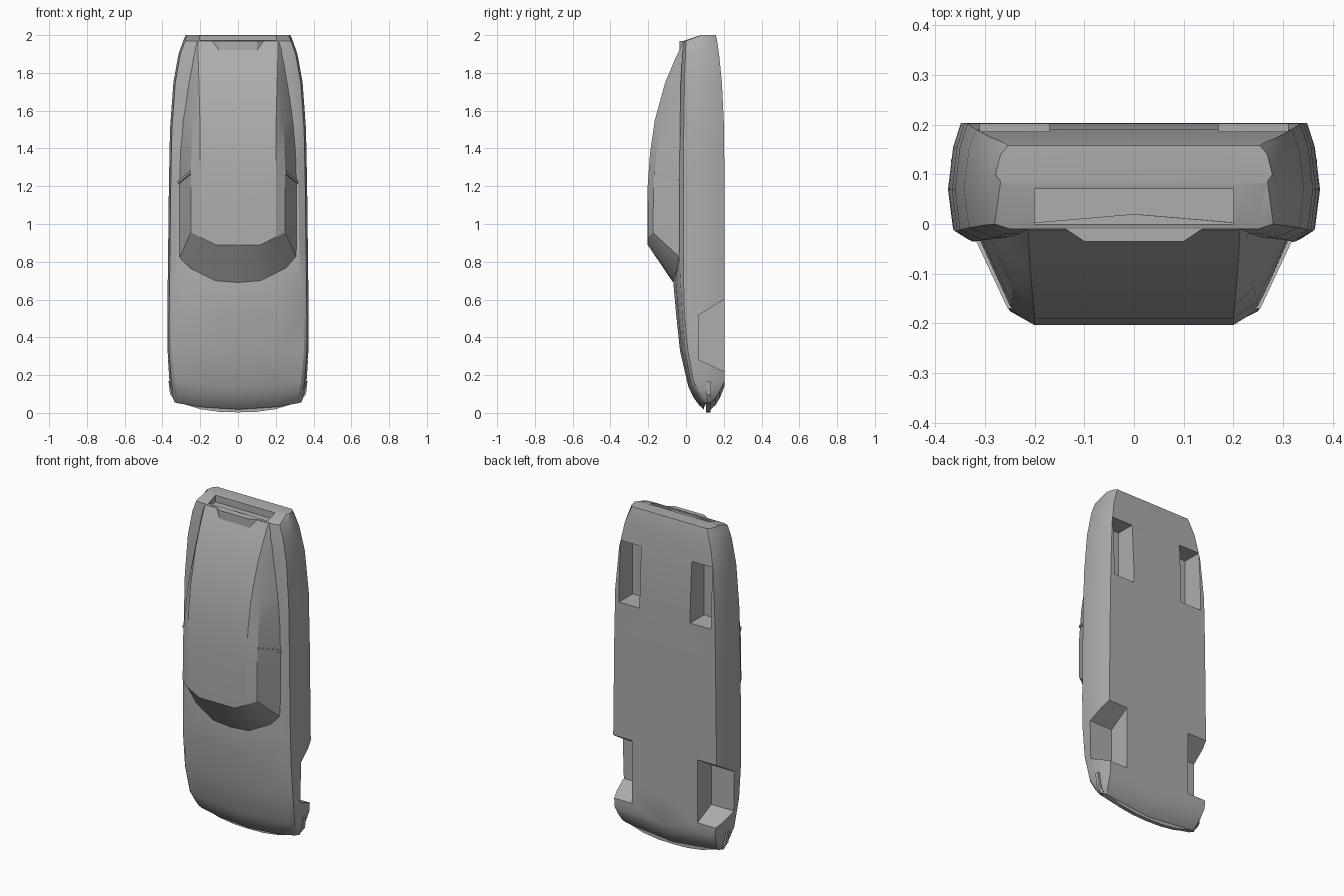
import bpy, bmesh, math

grey = bpy.data.materials.new("body_grey")
grey.diffuse_color = (0.42, 0.42, 0.42, 1)


def loft(name, rings):
    """Skin closed rings of points and cap both ends."""
    bm = bmesh.new()
    vs = [[bm.verts.new(p) for p in ring] for ring in rings]
    n = len(rings[0])
    for a, b in zip(vs, vs[1:]):
        for i in range(n):
            j = (i + 1) % n
            bm.faces.new((a[i], a[j], b[j], b[i]))
    bm.faces.new(vs[0])
    bm.faces.new(vs[-1])
    bmesh.ops.recalc_face_normals(bm, faces=bm.faces)
    me = bpy.data.meshes.new(name)
    bm.to_mesh(me)
    bm.free()
    ob = bpy.data.objects.new(name, me)
    bpy.context.collection.objects.link(ob)
    me.materials.append(grey)
    return ob


def both(half):
    """Mirror a half ring that starts and ends on the centre line."""
    return half + [(-x, y, z) for x, y, z in half[-2:0:-1]]


def activate(ob):
    bpy.ops.object.select_all(action='DESELECT')
    ob.select_set(True)
    bpy.context.view_layer.objects.active = ob


def cut(ob, cutter):
    cutter.hide_render = True
    m = ob.modifiers.new("cut", 'BOOLEAN')
    m.operation, m.solver, m.object = 'DIFFERENCE', 'EXACT', cutter
    activate(ob)
    bpy.ops.object.modifier_apply(modifier=m.name)
    bpy.data.objects.remove(cutter)


def smooth(ob, deg):
    activate(ob)
    bpy.ops.object.shade_smooth_by_angle(angle=math.radians(deg))


# lower body: z, nose bow, deck centre y, deck edge x/y, side top y,
# widest x/y, sill y, floor y
rows = [
    (.018, .045, .095, .31, .10, .108, .335, .115, .122, .13),
    (.04, .045, .07, .315, .075, .09, .345, .11, .14, .155),
    (.08, .045, .04, .325, .05, .065, .355, .105, .155, .18),
    (.14, .03, .012, .335, .025, .04, .363, .09, .155, .203),
    (.33, 0, -.032, .35, -.005, .01, .374, .075, .155, .203),
    (.52, 0, -.052, .345, -.02, -.008, .374, .07, .155, .203),
    (.70, 0, -.068, .335, -.03, -.013, .372, .07, .155, .203),
    (.86, 0, -.035, .325, -.035, -.014, .370, .07, .155, .203),
    (1.2, 0, -.03, .32, -.035, -.014, .366, .07, .155, .203),
    (1.5, 0, -.03, .305, -.032, -.012, .360, .07, .155, .202),
    (1.75, 0, -.025, .28, -.028, -.008, .342, .07, .15, .19),
    (1.9, 0, -.02, .26, -.02, -.003, .315, .07, .145, .175),
    (1.97, 0, -.01, .25, -.01, 0, .29, .07, .14, .165),
    (2.0, 0, .08, .265, .08, .085, .278, .1, .14, .158),
]
rings = []
for z, b, yc, xe, ye, y2, xm, ym, y4, yb in rows:
    pts = [(0, yc), (.2, yc + (ye - yc) * .35), (xe, ye), (xm - .01, y2),
           (xm, ym), (xm - .01, y4), (xm - .025, yb), (0, yb)]
    rings.append(both([(x, y, z + b * (x / .37) ** 2) for x, y in pts]))
body = loft("car_body", rings)

# wheel wells: open at the front, covered at the rear
front = [(.25, .197), (.07, .28), (.07, .52), (.25, .63)]
rear = [(.25, 1.42), (.07, 1.42), (.07, 1.79), (.25, 1.79)]
for s in (-1, 1):
    for prof, x0, x1 in ((front, .22, .45), (rear, .17, .31)):
        cut(body, loft("well_cutter", [[(s * x, y, z) for y, z in prof] for x in (x0, x1)]))

# cabin: windscreen foot, roof front edge, then the fastback roof
cab = [
    [(0, -.068, .69), (.12, -.066, .70), (.25, -.048, .765), (.31, -.03, .82), (.325, 0, .83), (0, .02, .83)],
    [(0, -.203, .89), (.12, -.203, .89), (.2, -.2, .93), (.25, -.175, .955), (.325, 0, .96), (0, .02, .96)],
]
for z, y, xr, xc, yc, xb in [(1.2, -.203, .2, .25, -.172, .325), (1.38, -.19, .2, .247, -.157, .32),
                             (1.55, -.165, .202, .242, -.125, .305), (1.75, -.11, .207, .232, -.075, .275),
                             (1.88, -.055, .211, .225, -.035, .25), (1.965, -.012, .213, .222, -.006, .235)]:
    cab.append([(0, y, z), (.12, y, z), (xr, y, z), (xc, yc, z), (xb, 0, z), (0, .02, z)])
cabin = loft("cabin", [both(r) for r in cab])

# slot in the tail
slot = [(-.2, .0), (.2, .0), (.2, .07), (-.2, .07)]
cut(body, loft("slot_cutter", [[(x, y, z) for x, y in slot] for z in (1.955, 2.05)]))

# raised block on the rear deck
block = [(-.14, -.008), (-.1, -.035), (.1, -.035), (.14, -.008)]
loft("tail_block", [[(x, y, z) for x, y in block] for z in (1.92, 1.97)])

# bumper lip round the nose
lip = [(0, .003), (.1, .006), (.2, .02), (.33, .06), (.36, .1), (.368, .17), (.3, .17), (0, .15)]
loft("nose_lip", [both([(x, y, z) for x, z in lip]) for y in (.107, .13)])

# door pillars across the side windows
for s in (-1, 1):
    ends = [(.250, -.17, 1.265), (.314, -.033, 1.215)]
    loft("door_pillar", [[(s * (x + dx), y, z + dz) for dx, dz in
                          ((-.01, 0), (.004, 0), (.004, .015), (-.01, .015))] for x, y, z in ends])

smooth(body, 25)
smooth(cabin, 22)
